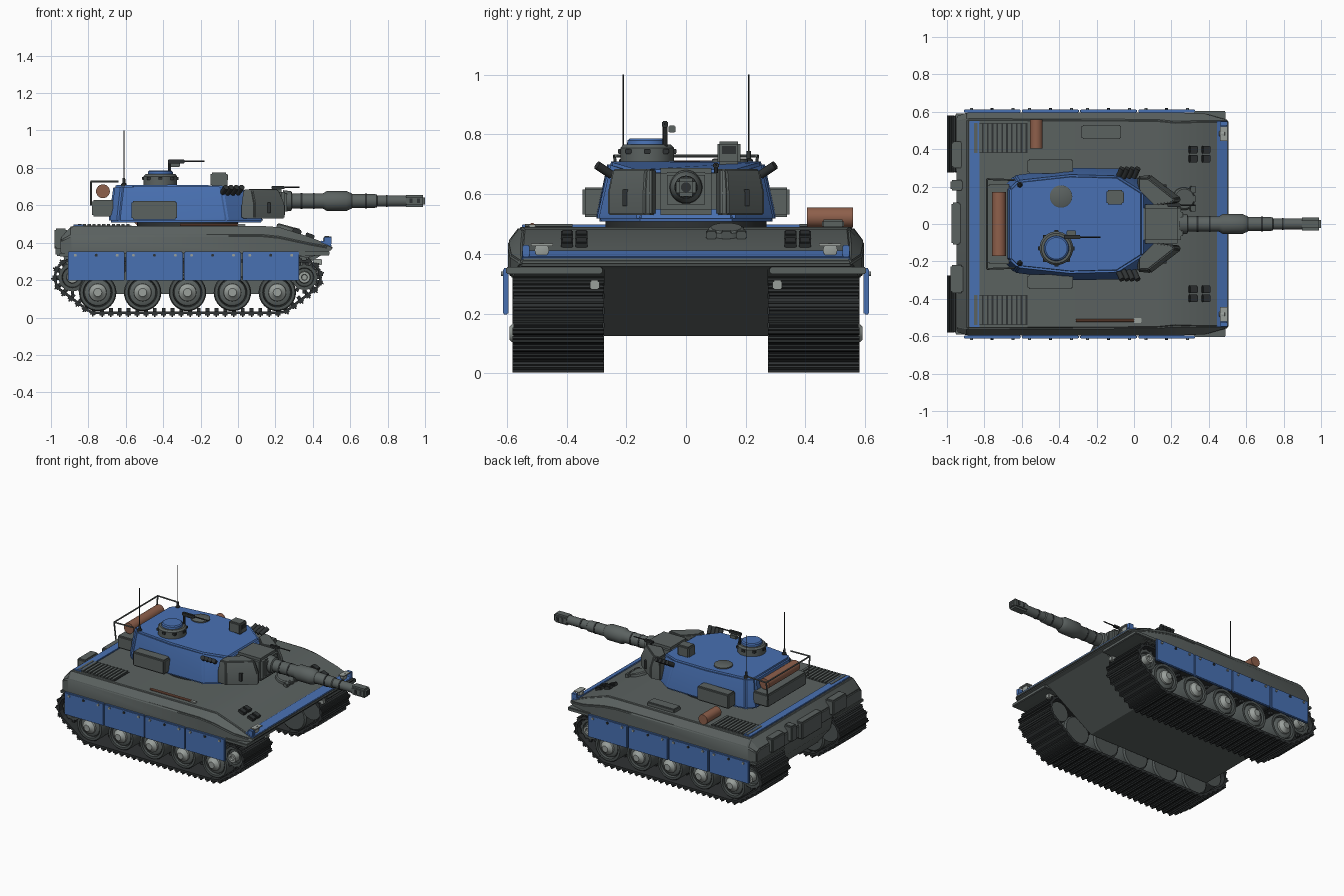
import bpy, bmesh, math
from mathutils import Vector, Matrix
from mathutils.geometry import convex_hull_2d

if "Cube" in bpy.data.objects:
    bpy.data.objects.remove(bpy.data.objects["Cube"])


def material(name, rgb):
    m = bpy.data.materials.new(name)
    m.diffuse_color = (*rgb, 1)
    m.use_nodes = True
    m.node_tree.nodes["Principled BSDF"].inputs["Base Color"].default_value = m.diffuse_color
    return m


GREY = material("armour grey", (0.105, 0.122, 0.118))
BLUE = material("panel blue", (0.066, 0.165, 0.45))
DARK = material("gunmetal", (0.028, 0.032, 0.033))
BROWN = material("canvas brown", (0.27, 0.115, 0.07))
LIGHT = material("bare metal", (0.32, 0.35, 0.33))
MID = material("wheel grey", (0.075, 0.088, 0.086))


def finish(name, bm, mat):
    bmesh.ops.recalc_face_normals(bm, faces=bm.faces)
    me = bpy.data.meshes.new(name)
    bm.to_mesh(me)
    bm.free()
    me.materials.append(mat)
    me.shade_smooth()
    me.set_sharp_from_angle(angle=math.radians(32))
    ob = bpy.data.objects.new(name, me)
    bpy.context.collection.objects.link(ob)
    return ob


def soften(bm, width, segments=2):
    if width:
        edges = [e for e in bm.edges if len(e.link_faces) == 2 and e.calc_face_angle(0) > 0.3]
        bmesh.ops.bevel(bm, geom=edges, offset=width, segments=segments, affect='EDGES', clamp_overlap=True)


def add_box(bm, lo, hi, mat=Matrix()):
    lo, hi = Vector(lo), Vector(hi)
    m = mat @ Matrix.Translation((lo + hi) / 2) @ Matrix.Diagonal((*(hi - lo), 1))
    bmesh.ops.create_cube(bm, size=1, matrix=m)


def box(name, x, y, z, mat, bevel=0.0, tilt=0.0):
    """Box from x, y and z ranges, optionally pitched about its middle."""
    bm = bmesh.new()
    c = Vector((sum(x) / 2, sum(y) / 2, sum(z) / 2))
    h = Vector((abs(x[1] - x[0]), abs(y[1] - y[0]), abs(z[1] - z[0]))) / 2
    add_box(bm, -h, h, Matrix.Translation(c) @ Matrix.Rotation(tilt, 4, 'Y'))
    soften(bm, bevel)
    return finish(name, bm, mat)


def loft(name, rings, mat, bevel=0.0):
    bm = bmesh.new()
    vs = [[bm.verts.new(p) for p in r] for r in rings]
    n = len(vs[0])
    for a, b in zip(vs, vs[1:]):
        for i in range(n):
            bm.faces.new((a[i], a[(i + 1) % n], b[(i + 1) % n], b[i]))
    bm.faces.new(vs[0])
    bm.faces.new(vs[-1])
    bmesh.ops.recalc_face_normals(bm, faces=bm.faces)
    soften(bm, bevel)
    return finish(name, bm, mat)


def lathe(name, origin, axis, profile, mat, n=24):
    """Turned part: (distance, radius) pairs along an axis."""
    q = Vector(axis).normalized().to_track_quat('Z', 'Y')
    rings = [[Vector(origin) + q @ Vector((r * math.cos(t), r * math.sin(t), d))
              for t in (2 * math.pi * i / n for i in range(n))] for d, r in profile]
    return loft(name, rings, mat)


def rod(name, a, b, r, mat, n=16):
    a, b = Vector(a), Vector(b)
    return lathe(name, a, b - a, [(0, r), ((b - a).length, r)], mat, n)


# hull: cross-sections along its length, then the narrow belly tub
secs = [(-0.95, .34, .41, .425, .575, .545), (-0.89, .34, .44, .49, .597, .56),
        (0.12, .34, .44, .49, .597, .555), (0.22, .335, .43, .483, .597, .545),
        (0.38, .32, .395, .432, .59, .55), (0.505, .362, .372, .382, .555, .55)]
loft("upper_hull", [[(x, -a, zb), (x, a, zb), (x, a, zs), (x, b, zt), (x, -b, zt), (x, -a, zs)]
                    for x, zb, zs, zt, a, b in secs], GREY, 0.008)
tub = [(-.94, .37), (-.92, .25), (-.82, .125), (.12, .125), (.49, .362)]
loft("lower_hull", [[(x, y, z) for x, z in tub] for y in (-.275, .275)], GREY)
box("nose_stripe", (.44, .50), (-.55, .55), (.388, .402), BLUE, .003, .38)
box("rear_stripe", (-.88, -.825), (-.55, .55), (.488, .498), BLUE, .002)

# rear plate stowage
for y0, y1, x0, z0, z1 in [(-.11, .115, -.975, .33, .45), (.18, .235, -.98, .36, .47),
                           (-.37, -.22, -.98, .37, .475), (.30, .44, -.975, .36, .46)]:
    box("rear_stowage", (x0, -.915), (y0, y1), (z0, z1), GREY, .008)

# track path: outline around sprocket, idler and end wheels
circles = [(-.885, .215, .092), (.355, .215, .085), (-.75, .133, .107), (.21, .133, .107)]
cloud = [Vector((cx + r * math.cos(t), cz + r * math.sin(t))) for cx, cz, r in circles
         for t in (2 * math.pi * i / 48 for i in range(48))]
path = [cloud[i] for i in convex_hull_2d(cloud)]
total = sum((path[i] - path[i - 1]).length for i in range(len(path)))


def track_point(d):
    for i in range(len(path)):
        a, b = path[i], path[(i + 1) % len(path)]
        step = (b - a).length
        if d <= step:
            return a + (b - a) * d / step, (b - a).normalized()
        d -= step
    return path[0], (path[1] - path[0]).normalized()


SHOES = 66
mid = Vector((-.27, .18))
for s in (1, -1):
    bm = bmesh.new()
    for k in range(SHOES):
        p, t = track_point((k + .5) * total / SHOES)
        out = Vector((t.y, -t.x))
        if out.dot(p - mid) < 0:
            out = -out
        m = Matrix(((t.x, 0, out.x, p.x), (0, 1, 0, s * .4275), (t.y, 0, out.y, p.y), (0, 0, 0, 1)))
        add_box(bm, (-.024, -.15, -.007), (.024, .15, .007), m)       # link
        add_box(bm, (-.015, -.153, .006), (.013, .153, .015), m)      # pad
        add_box(bm, (-.004, -.153, .014), (.004, .153, .023), m)      # grouser
        add_box(bm, (-.01, -.012, -.025), (.01, .012, -.006), m)      # guide tooth
    finish("track", bm, DARK)

    # road wheels with tyre, dish and hub
    for i in range(5):
        c = (-.75 + .24 * i, s * .30, .134)
        lathe("tyre", c, (0, s, 0), [(0, .09), (.01, .1), (.25, .1), (.26, .094), (.26, .078), (.24, .074)], MID, 32)
        lathe("wheel_dish", c, (0, s, 0), [(.23, .076), (.25, .07), (.258, .055)], GREY, 32)
        lathe("wheel_hub", c, (0, s, 0), [(.24, .05), (.27, .046), (.282, .03), (.292, .022), (.292, .008)], LIGHT, 24)
    # toothed end wheels
    for cx, r in ((-.885, .075), (.355, .068)):
        lathe("end_wheel", (cx, s * .3, .215), (0, s, 0), [(0, r), (.25, r), (.25, r * .75), (.235, r * .7)], MID)
        lathe("end_hub", (cx, s * .3, .215), (0, s, 0), [(.2, .035), (.275, .03), (.275, .016), (.262, .014)], LIGHT)
        bm = bmesh.new()
        for k in range(12):
            add_box(bm, (r - .01, .225, -.009), (r + .018, .245, .009), Matrix.Translation((cx, s * .3 - (.47 if s < 0 else 0), .215))
                    @ Matrix.Rotation(k * math.pi / 6, 4, 'Y'))
        finish("end_wheel_teeth", bm, DARK)
    for x in (-.63, -.27, .09):
        rod("return_roller", (x, s * .3, .265), (x, s * .56, .265), .035, DARK)
    # side skirts with bolts
    for i in range(4):
        x = -.91 + .311 * i
        box("side_skirt", (x, x + .304), (s * .595, s * .613), (.197, .352), BLUE, .004)
        for bx in (x + .04, x + .152, x + .264):
            rod("skirt_bolt", (bx, s * .61, .333), (bx, s * .62, .333), .008, LIGHT if bx != x + .152 else DARK, 8)
    box("front_fender", (.32, .49), (s * .28, s * .603), (.332, .356), GREY, .004)
    box("rear_fender", (-.955, -.88), (s * .28, s * .59), (.325, .345), GREY, .004)
    box("tow_hook", (.40, .45), (s * .29, s * .322), (.28, .312), LIGHT, .004)
    # engine grilles
    box("grille_base", (-.855, -.57), (s * .38, s * .54), (.486, .493), DARK)
    for k in range(11):
        x = -.855 + .0258 * k
        box("grille_slat", (x, x + .017), (s * .38, s * .54), (.49, .5), GREY)
    # front vision blocks, headlights and guards
    for x, z in ((.316, .462), (.385, .436)):
        for y in (.35, .398):
            box("vision_block", (x - .024, x + .024), (s * (y - .02), s * (y + .02)), (z - .012, z + .012), DARK, .004, .36)
    lathe("headlight", (.455, s * .483, .413), (1, 0, 0), [(0, .012), (.01, .022), (.03, .024), (.033, .012)], LIGHT)
    box("headlight_guard", (.46, .50), (s * .445, s * .52), (.427, .434), LIGHT)
    box("guard_post", (.46, .50), (s * .525, s * .548), (.39, .43), BLUE, .003)

    # turret cheek armour
    plan = [(.02, .19), (.02, .255), (.09, .262), (.25, .14), (.245, .115), (.11, .10)]
    cap = [(.03, .18), (.03, .245), (.075, .245), (.215, .135), (.21, .115), (.11, .10)]
    loft("cheek_armour", [[(x, s * y, .53) for x, y in plan], [(x, s * y, .605) for x, y in plan],
                          [(x, s * y, .685) for x, y in cap]], GREY, .006)
    box("cheek_slot", (.158, .174), (s * .187, s * .212), (.56, .615), DARK)
    box("turret_bin", (-.57, -.325), (s * .27, s * .347), (.523, .623), GREY, .008)
    # smoke tubes
    for k in range(4):
        x = -.085 + k * .028
        rod("smoke_tube", (x, s * .25, .665), (x + .022, s * .298, .697), .015, DARK, 12)
    # antennas
    lathe("antenna_base", (-.61, s * .21, .70), (0, 0, 1), [(0, .016), (.015, .014), (.02, .008), (.045, .007)], DARK, 12)
    rod("antenna", (-.61, s * .21, .74), (-.61, s * .21, 1.0), .003, DARK, 6)
    # rear basket side rails
    rod("basket_side", (-.785, s * .24, .728), (-.64, s * .235, .728), .005, GREY, 8)
    rod("basket_post", (-.785, s * .24, .728), (-.785, s * .22, .60), .005, GREY, 8)

# turret shell
rod("turret_ring", (-.27, 0, .485), (-.27, 0, .515), .27, DARK, 40)
low = [(-.69, .205), (-.64, .26), (-.34, .30), (-.06, .296), (.135, .16)]
high = [(-.665, .19, .706), (-.62, .232, .71), (-.34, .262, .71), (-.09, .255, .71), (.045, .17, .68)]
rings = [[(x, y, z) for x, y in low] + [(x, -y, z) for x, y in reversed(low)] for z in (.508, .53)]
rings.append([(x, y, z) for x, y, z in high] + [(x, -y, z) for x, y, z in reversed(high)])
loft("turret", rings, BLUE, .012)

# gun mantlet, barrel and muzzle brake
box("mantlet", (.04, .25), (-.103, .103), (.53, .688), GREY, .018)
box("mantlet_face", (.24, .262), (-.075, .075), (.555, .675), GREY, .012)
G = .623
lathe("gun_barrel", (0, 0, G), (1, 0, 0),
      [(.24, .058), (.285, .052), (.29, .041), (.455, .041), (.475, .053), (.58, .053), (.605, .042), (.61, .038),
       (.74, .036), (.745, .03), (.9, .03)], GREY, 28)
for x, r in ((.335, .043), (.40, .043), (.68, .039), (.79, .033)):
    rod("barrel_band", (x, 0, G), (x + .01, 0, G), r, DARK, 28)
box("muzzle_brake", (.885, 1.0), (-.034, .034), (G - .031, G + .031), GREY, .012)
for x in (.915, .955):
    box("muzzle_port", (x, x + .022), (-.036, .036), (G - .015, G + .015), DARK, .003)
rod("muzzle_bore", (.99, 0, G), (1.0005, 0, G), .017, DARK)

# cupola, hatch, sight and machine guns
lathe("cupola", (-.415, -.13, .70), (0, 0, 1), [(0, .09), (.055, .09), (.066, .08), (.066, .05)], GREY, 32)
lathe("cupola_lid", (-.415, -.13, .762), (0, 0, 1), [(0, .068), (.018, .066), (.024, .058)], BLUE, 32)
for k in range(8):
    t = k * math.pi / 4
    x, y = -.415 + .087 * math.cos(t), -.13 + .087 * math.sin(t)
    box("cupola_window", (x - .011, x + .011), (y - .011, y + .011), (.735, .752), DARK, .002)
lathe("loader_hatch", (-.39, .147, .70), (0, 0, 1), [(0, .06), (.016, .06), (.02, .053)], GREY, 32)
box("sight", (-.147, -.056), (.105, .182), (.70, .776), GREY, .008)
box("sight_window", (-.058, -.053), (.12, .167), (.735, .762), DARK)
rod("gun_post", (-.365, -.07, .76), (-.365, -.07, .83), .008, DARK, 8)
box("gun_receiver", (-.375, -.285), (-.08, -.06), (.823, .845), DARK, .003)
rod("roof_gun_barrel", (-.29, -.07, .835), (-.18, -.07, .835), .0045, DARK, 8)
box("ammo_box", (-.36, -.31), (-.058, -.036), (.806, .83), GREY, .003)
rod("small_gun_post", (.20, .1, .67), (.20, .1, .70), .007, DARK, 8)
box("small_gun_body", (.18, .25), (.09, .11), (.688, .704), DARK, .003)
rod("small_gun_barrel", (.25, .1, .697), (.33, .1, .697), .004, DARK, 8)

# rear basket, bin and bedroll
rod("basket_rail", (-.785, -.24, .728), (-.785, .24, .728), .005, GREY, 8)
box("rear_bin", (-.78, -.66), (-.215, .215), (.54, .628), GREY, .008)
rod("bedroll", (-.722, -.17, .675), (-.722, .17, .675), .037, BROWN, 24)

# deck items: driver hatch, bedroll, stowage, shovel
lathe("driver_hatch", (.26, .135, .455), (.28, 0, 1), [(0, .062), (.03, .06), (.036, .052)], GREY, 28)
for y in (.085, .135, .185):
    box("driver_periscope", (.30, .33), (y - .018, y + .018), (.452, .478), GREY, .004, .3)
rod("deck_bedroll", (-.522, .405, .522), (-.522, .56, .522), .034, BROWN, 24)
box("deck_locker", (-.28, -.07), (.455, .53), (.485, .515), GREY, .006)
rod("shovel_handle", (-.31, -.515, .496), (.0, -.515, .496), .008, BROWN, 10)
box("shovel_blade", (-.002, .04), (-.528, -.502), (.489, .499), LIGHT, .003)
